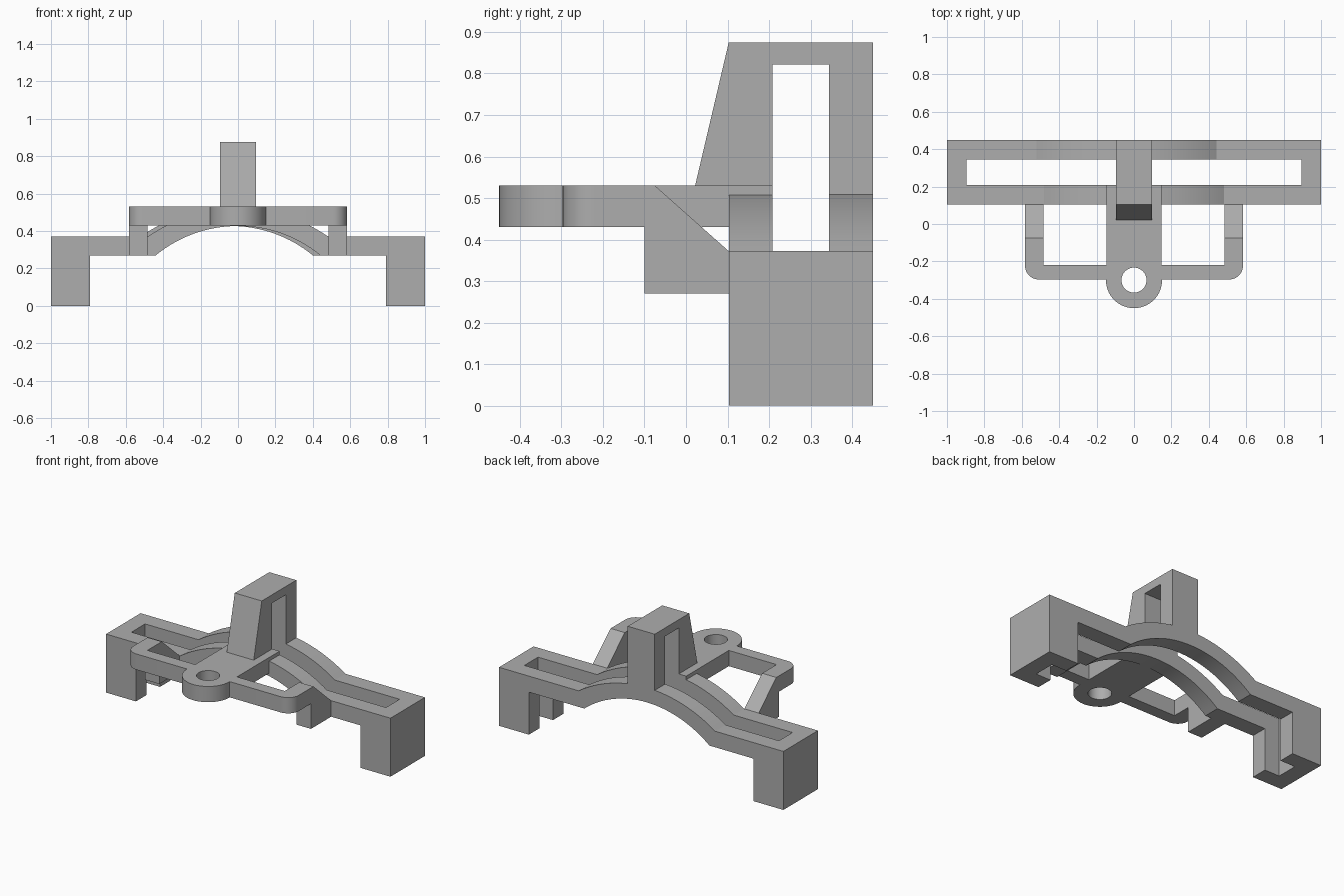
import bpy
import bmesh
from math import sin, cos, pi, asin, radians
from mathutils import Vector

cube = bpy.data.objects.get("Cube")
if cube:
    bpy.data.objects.remove(cube, do_unlink=True)

GREY = (0.42, 0.42, 0.42, 1)
grey = bpy.data.materials.new("plain grey")
grey.use_nodes = True
grey.diffuse_color = GREY
grey.node_tree.nodes["Principled BSDF"].inputs["Base Color"].default_value = GREY


def prism(name, points, axis, low, high):
    """Extrude a 2D outline along x (outline is y,z), y (x,z) or z (x,y)."""
    place = {"x": lambda a, b, d: (d, a, b),
             "y": lambda a, b, d: (a, d, b),
             "z": lambda a, b, d: (a, b, d)}[axis]
    bm = bmesh.new()
    face = bm.faces.new([bm.verts.new(place(a, b, low)) for a, b in points])
    grown = bmesh.ops.extrude_face_region(bm, geom=[face])["geom"]
    shift = Vector(place(0, 0, high - low))
    bmesh.ops.translate(bm, vec=shift,
                        verts=[v for v in grown if isinstance(v, bmesh.types.BMVert)])
    bmesh.ops.recalc_face_normals(bm, faces=bm.faces)
    mesh = bpy.data.meshes.new(name)
    bm.to_mesh(mesh)
    bm.free()
    mesh.materials.append(grey)
    obj = bpy.data.objects.new(name, mesh)
    bpy.context.collection.objects.link(obj)
    return obj


def box(name, x0, x1, y0, y1, z0, z1):
    return prism(name, [(x0, y0), (x1, y0), (x1, y1), (x0, y1)], "z", z0, z1)


def arc(cx, cy, radius, start, end, steps):
    return [(cx + radius * cos(start + (end - start) * i / steps),
             cy + radius * sin(start + (end - start) * i / steps))
            for i in range(steps + 1)]


def bow(cx, half, base, rise):
    """Shallow arch from left to right over a chord."""
    radius = (half * half + rise * rise) / (2 * rise)
    a = asin(half / radius)
    return arc(cx, base + rise - radius, radius, pi / 2 + a, pi / 2 - a, 32)


def combine(target, other, operation):
    mod = target.modifiers.new(operation.lower(), "BOOLEAN")
    mod.operation = operation
    mod.solver = "EXACT"
    mod.object = other
    bpy.context.view_layer.objects.active = target
    bpy.ops.object.modifier_apply(modifier=mod.name)
    bpy.data.objects.remove(other, do_unlink=True)


# Arched rails with a leg at each end
def rail(name, shift, y0, y1):
    upper = bow(shift, 0.48, 0.372, 0.148)
    lower = bow(shift, 0.44, 0.27, 0.157)
    outline = ([(-1, 0), (-1, 0.372)] + upper + [(1, 0.372), (1, 0), (0.79, 0), (0.79, 0.27)]
               + lower[::-1] + [(-0.79, 0.27), (-0.79, 0)])
    return prism(name, outline, "y", y0, y1)


bracket = rail("bracket", 0, 0.103, 0.208)
parts = [rail("back_rail", -0.04, 0.345, 0.45)]

# Mirrored end walls and stepped side arms
arm_profile = [(-0.22, 0.43), (-0.22, 0.53), (-0.075, 0.53), (0.103, 0.372),
               (0.103, 0.27), (-0.1, 0.27), (-0.1, 0.43)]
for side, word in ((-1, "right"), (1, "left")):
    x0, x1 = sorted((side * 0.895, side))
    parts.append(box(word + "_end_wall", x0, x1, 0.208, 0.345, 0, 0.372))
    x0, x1 = sorted((side * 0.483, side * 0.583))
    parts.append(prism(word + "_arm", arm_profile, "x", x0, x1))

# Flat plate: tongue, crossbar with rounded corners, round boss
parts.append(box("tongue", -0.147, 0.147, -0.25, 0.208, 0.43, 0.53))
corners = (arc(-0.508, -0.222, 0.075, pi, 1.5 * pi, 10)
           + arc(0.508, -0.222, 0.075, 1.5 * pi, 2 * pi, 10))
parts.append(prism("crossbar", corners + [(0.583, -0.22), (-0.583, -0.22)], "z", 0.43, 0.53))
parts.append(prism("boss", arc(0, -0.3, 0.15, 0, 2 * pi, 64)[:-1], "z", 0.43, 0.53))

# Upright loop with a sloped front, open from side to side
loop_profile = [(0.022, 0.5), (0.022, 0.53), (0.103, 0.875), (0.45, 0.875), (0.45, 0.48),
                (0.345, 0.48), (0.345, 0.822), (0.208, 0.822), (0.208, 0.5)]
parts.append(prism("upright_loop", loop_profile, "x", -0.095, 0.095))

for part in parts:
    combine(bracket, part, "UNION")

# Hole through the boss
hole = prism("hole_cutter", arc(0, -0.3, 0.067, 0, 2 * pi, 40)[:-1], "z", 0.3, 0.7)
combine(bracket, hole, "DIFFERENCE")

bpy.ops.object.select_all(action="DESELECT")
bracket.select_set(True)
bpy.context.view_layer.objects.active = bracket
bpy.ops.object.shade_smooth_by_angle(angle=radians(25))
